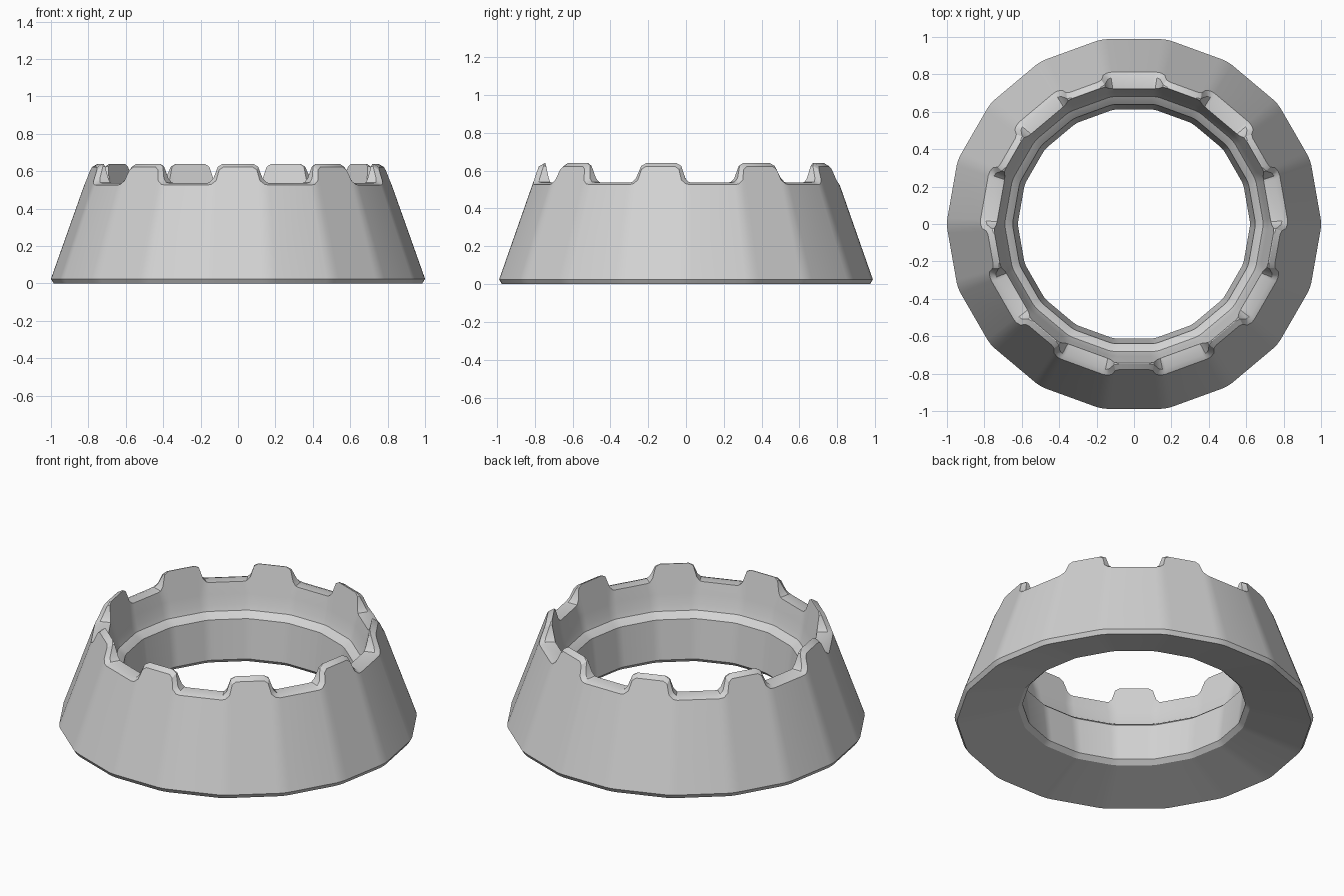
import bpy, bmesh
from math import radians, cos, sin

cube = bpy.data.objects.get("Cube")
if cube:
    bpy.data.objects.remove(cube, do_unlink=True)

grey = bpy.data.materials.new("plain grey")
grey.use_nodes = True
colour = (0.65, 0.65, 0.65, 1)
grey.diffuse_color = colour
grey.node_tree.nodes["Principled BSDF"].inputs["Base Color"].default_value = colour

NOTCHES = 9
PITCH = 360 / NOTCHES

# Outline from tooth centre to notch: wall angle, wall height, crest angle, crest height
OUTLINE = [
    (5.8, 0.622, 6.2, 0.64),
    (7.3, 0.607, 8.1, 0.625),
    (8.3, 0.55, 9.7, 0.56),
    (10.0, 0.53, 11.1, 0.54),
    (11.7, 0.526, 12.3, 0.537),
]

# Inner side below the crest: radius, height (rounded seat, lip, bore, lower bevel)
INSIDE = [(0.715, 0.47), (0.702, 0.41), (0.69, 0.378), (0.672, 0.366),
          (0.648, 0.345), (0.62, 0.11), (0.645, 0.085)]


def point(angle, radius, z):
    """Place a point on an 18-sided ring with slightly blunted corners."""
    local = (angle % 20) - 10
    r = radius * min(1.0, 0.988 / cos(radians(local)))
    return r * cos(radians(angle)), r * sin(radians(angle)), z


def wall_radius(z):
    return 1.0 - 0.355 * (z - 0.025)


def column(centre, side, wall_a, wall_z, crest_a, crest_z):
    """One closed cross-section of the ring."""
    a, c = centre + side * wall_a, centre + side * crest_a
    pts = [point(a, 0.985, 0), point(a, 1.0, 0.025),
           point(a, wall_radius(wall_z), wall_z),
           point(c, wall_radius(crest_z) - 0.025, crest_z),
           point(c, 0.73 + 0.2 * (crest_z - 0.53), crest_z)]
    return pts + [point(a, r, z) for r, z in INSIDE]


# Notched tapered ring, built as cross-sections joined all the way round
bm = bmesh.new()
sections = []
for i in range(NOTCHES):
    centre = -90 + i * PITCH
    for side, rows in ((-1, OUTLINE[::-1]), (1, OUTLINE)):
        for row in rows:
            sections.append([bm.verts.new(p) for p in column(centre, side, *row)])

for k, here in enumerate(sections):
    there = sections[(k + 1) % len(sections)]
    n = len(here)
    for j in range(n):
        m = (j + 1) % n
        bm.faces.new((here[j], there[j], there[m], here[m]))
bmesh.ops.recalc_face_normals(bm, faces=bm.faces)

mesh = bpy.data.meshes.new("notched_ring")
bm.to_mesh(mesh)
bm.free()
mesh.materials.append(grey)
ring = bpy.data.objects.new("notched_ring", mesh)
bpy.context.collection.objects.link(ring)

bpy.ops.object.select_all(action='DESELECT')
ring.select_set(True)
bpy.context.view_layer.objects.active = ring
bpy.ops.object.shade_smooth_by_angle(angle=radians(30))
